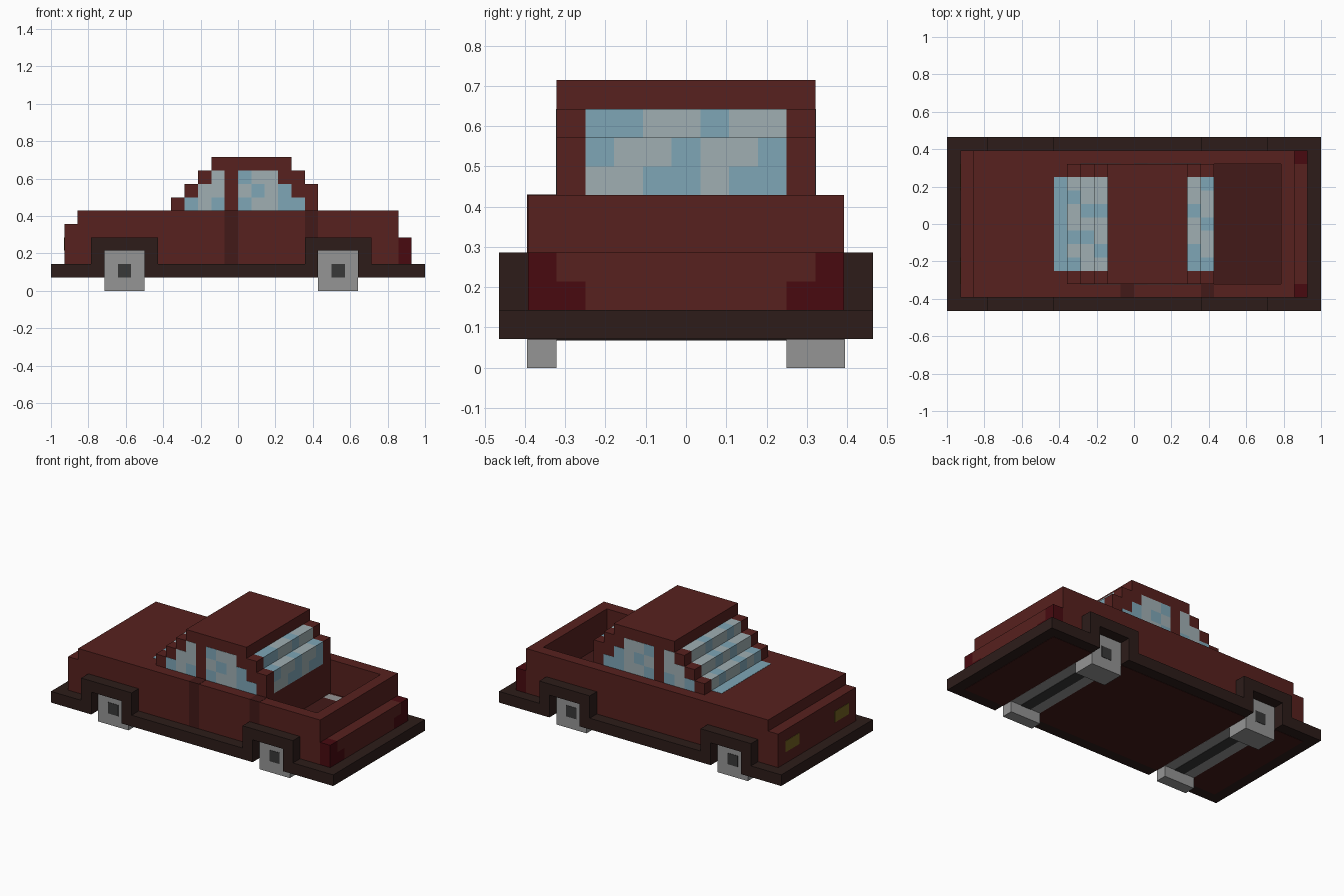
import bpy, bmesh
from mathutils import Vector

if "Cube" in bpy.data.objects:
    bpy.data.objects.remove(bpy.data.objects["Cube"])

U = 1 / 14  # one block of the grid the car is built on


def mat(name, r, g, b):
    m = bpy.data.materials.new(name)
    m.diffuse_color = (r, g, b, 1)
    m.use_nodes = True
    m.node_tree.nodes["Principled BSDF"].inputs["Base Color"].default_value = m.diffuse_color
    return m


RED = mat("body_red", 0.095, 0.015, 0.013)
DEEP = mat("deep_red", 0.055, 0.010, 0.009)
LAMP = mat("tail_red", 0.065, 0.003, 0.005)
DARK = mat("trim_brown", 0.026, 0.012, 0.010)
GREY = mat("wheel_grey", 0.30, 0.30, 0.30)
HUB = mat("hub_grey", 0.04, 0.04, 0.04)
BLUE = mat("glass_blue", 0.21, 0.38, 0.47)
PALE = mat("glass_pale", 0.35, 0.43, 0.45)
YELLOW = mat("headlamp_yellow", 0.17, 0.12, 0.015)


def finish(name, bm, material):
    bmesh.ops.recalc_face_normals(bm, faces=bm.faces)
    me = bpy.data.meshes.new(name)
    bm.to_mesh(me)
    bm.free()
    me.materials.append(material)
    ob = bpy.data.objects.new(name, me)
    bpy.context.collection.objects.link(ob)
    return ob


def boxes(name, material, items):
    """One object from boxes (x0, x1, y0, y1, z0, z1) in grid blocks."""
    bm = bmesh.new()
    for x0, x1, y0, y1, z0, z1 in items:
        vs = bmesh.ops.create_cube(bm, size=1)["verts"]
        for v in vs:
            v.co = Vector(((x0 + x1) / 2 + v.co.x * (x1 - x0),
                           (y0 + y1) / 2 + v.co.y * (y1 - y0),
                           (z0 + z1) / 2 + v.co.z * (z1 - z0))) * U
    return finish(name, bm, material)


def slab(name, material, profile, y0, y1):
    """Side profile in x, z extruded along y, mirrored to the other side."""
    bm = bmesh.new()
    face = bm.faces.new([bm.verts.new((x * U, y0 * U, z * U)) for x, z in profile])
    ext = bmesh.ops.extrude_face_region(bm, geom=[face])["geom"]
    for v in ext:
        if isinstance(v, bmesh.types.BMVert):
            v.co.y = y1 * U
    ob = finish(name, bm, material)
    ob.modifiers.new("mirror", "MIRROR").use_axis = (False, True, False)
    return ob


# Running boards with wheel arches, closed by end bumpers
slab("running_board", DARK,
     [(-14, 1), (-10, 1), (-10, 3), (-7, 3), (-7, 1), (6, 1), (6, 3), (9, 3), (9, 1), (14, 1),
      (14, 2), (10, 2), (10, 4), (5, 4), (5, 2), (-6, 2), (-6, 4), (-11, 4), (-11, 2), (-14, 2)],
     5.5, 6.5)
boxes("bumpers", DARK, [(-14, -13, -5.5, 5.5, 1, 2), (13, 14, -5.5, 5.5, 1, 2)])

# Hood and lower cab, stepped nose
boxes("lower_body", RED, [(-12, 6, -5.5, 5.5, 1, 6)])
boxes("nose", RED, [(-13, -12, -5.5, 5.5, 1, 5)])
boxes("door_seams", DEEP, [(x, x + 1, -5.52, -4.5, 2, 6.02) for x in (-1, 5)])
boxes("headlamps", YELLOW, [(-13.03, -12.5, y, y + 2, 3, 4) for y in (-4.5, 2.5)])

# Open cargo bed with rails, tailgate and rear step
boxes("bed_floor", DEEP, [(6, 12, -4.5, 4.5, 1, 3)])
boxes("bed_rails", RED, [(6, 12, -5.5, -4.5, 1, 6), (6, 12, 4.5, 5.5, 1, 6)])
boxes("tailgate", RED, [(11, 12, -4.5, 4.5, 3, 6)])
boxes("rear_step", RED, [(12, 13, -3.5, 3.5, 1, 3), (12, 13, -4.5, 4.5, 3, 4)])
boxes("tail_lamps", LAMP, [b for s in (-1, 1) for b in (
    (12, 13, min(s * 3.5, s * 5.5), max(s * 3.5, s * 5.5), 1, 3),
    (12, 13, min(s * 4.5, s * 5.5), max(s * 4.5, s * 5.5), 3, 4))])

# Stepped cab sides and roof
slab("cab_side", RED,
     [(-5, 6), (-5, 7), (-4, 7), (-4, 8), (-3, 8), (-3, 9), (-2, 9), (-2, 10),
      (4, 10), (4, 9), (5, 9), (5, 8), (6, 8), (6, 6)], 3.5, 4.5)
boxes("roof", RED, [(-2, 4, -3.5, 3.5, 9, 10)])

# Glass blocks, B = blue, P = pale
glass = {"B": [], "P": []}
windscreen = ["BBBBBBB", "BPBPPBP", "PPBPBPP", "PBPPBPP"]
for k, row in enumerate(windscreen):
    for j, c in enumerate(row):
        glass[c].append((-6 + k, -5 + k, j - 3.5, j - 2.5, 5 + k, 6 + k + (0.02 if k == 0 else 0)))
rear_glass = ["PPBBPBB", "BPPBPPB", "BBPPBPP"]
for k, row in enumerate(rear_glass):
    x = 4 if k == 2 else 5
    for j, c in enumerate(row):
        glass[c].append((x, x + 1, j - 3.5, j - 2.5, 6 + k, 7 + k))
# Side windows: (first block, letters) from the sill upward
side_rows = [[(-4, "BPB"), (0, "BPPBB")], [(-3, "PP"), (0, "PBPB")], [(-2, "P"), (0, "BPP")]]
for k, row in enumerate(side_rows):
    for x0, letters in row:
        for i, c in enumerate(letters):
            for y0, y1 in ((-4.52, -4), (4, 4.52)):
                glass[c].append((x0 + i, x0 + i + 1, y0, y1, 6 + k, 7 + k))
boxes("blue_glass", BLUE, glass["B"])
boxes("pale_glass", PALE, glass["P"])

# Wheels, hubs and axles
for label, x in (("front", -10), ("rear", 6)):
    boxes(label + "_wheels", GREY, [(x, x + 3, -5.52, -4.5, 0, 3), (x, x + 3, 3.5, 5.52, 0, 3)])
    boxes(label + "_hubs", HUB, [(x + 1, x + 2, -5.55, -5, 1, 2), (x + 1, x + 2, 5, 5.55, 1, 2)])
    boxes(label + "_axle_beam", GREY, [(x, x + 3, -4.5, 3.5, 0.97, 2)])
    boxes(label + "_axle", HUB, [(x + 1, x + 2, -4.5, 3.5, 0.94, 2)])

# Dark underside panel
boxes("underside", DEEP, [(-13, 13, -5.5, 5.5, 0.98, 1.2)])
